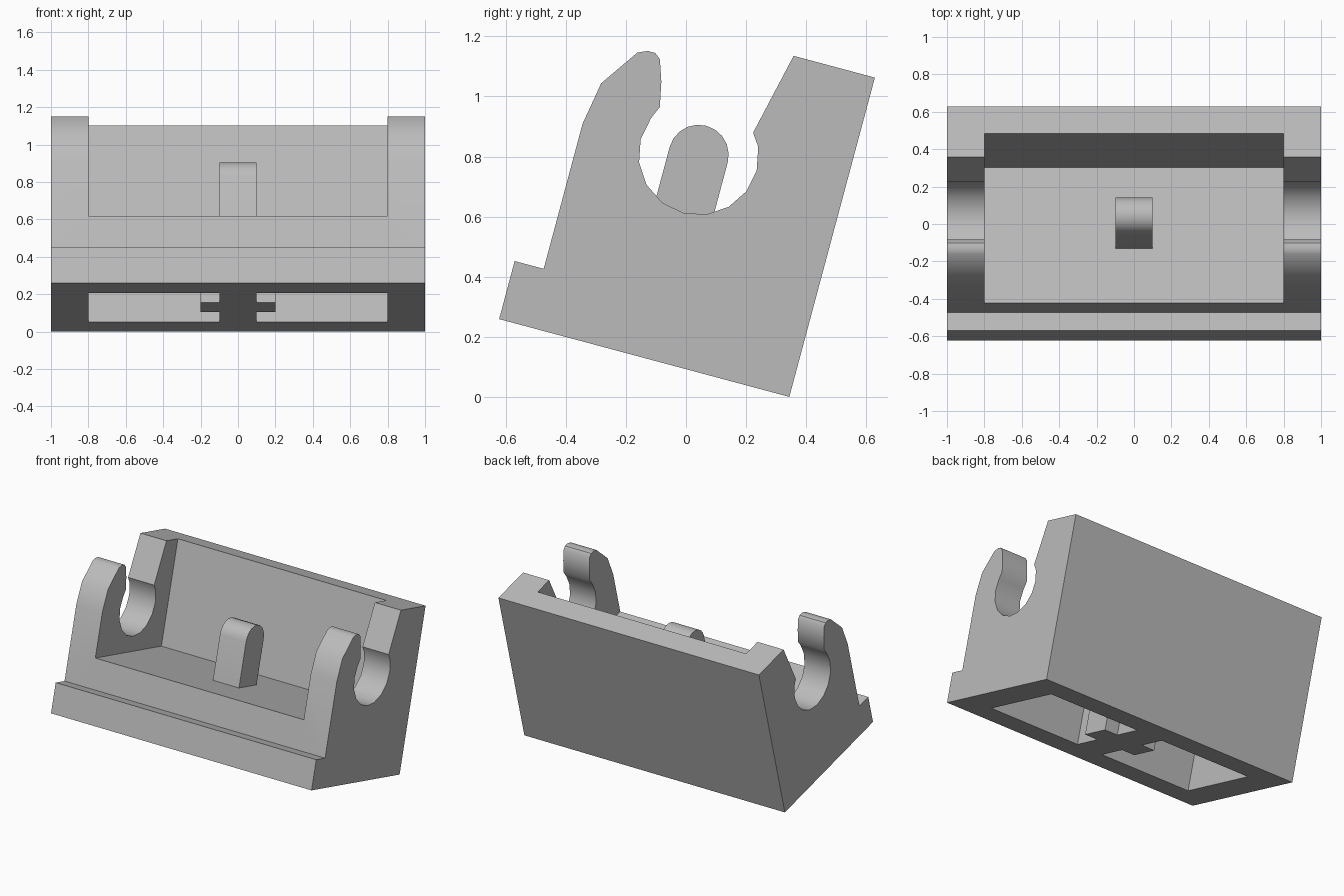
import bpy, bmesh
from math import radians, sin, cos
from mathutils import Matrix

cube = bpy.data.objects.get("Cube")
if cube:
    bpy.data.objects.remove(cube, do_unlink=True)

TILT = Matrix.Translation((0, -0.622, 0.259)) @ Matrix.Rotation(radians(-15), 4, 'X')

grey = bpy.data.materials.new("plain grey")
grey.use_nodes = True
COLOUR = (0.5, 0.5, 0.5, 1)
grey.diffuse_color = COLOUR
grey.node_tree.nodes["Principled BSDF"].inputs["Base Color"].default_value = COLOUR


def prism(name, points, axis, start, end):
    """Extrude a flat outline: (y, z) along x, or (x, y) along z."""
    place = (lambda p: (start, *p)) if axis == 'X' else (lambda p: (*p, start))
    move = (end - start, 0, 0) if axis == 'X' else (0, 0, end - start)
    bm = bmesh.new()
    face = bm.faces.new([bm.verts.new(place(p)) for p in points])
    new = bmesh.ops.extrude_face_region(bm, geom=[face])["geom"]
    bmesh.ops.translate(bm, vec=move, verts=[g for g in new if isinstance(g, bmesh.types.BMVert)])
    bmesh.ops.recalc_face_normals(bm, faces=bm.faces)
    mesh = bpy.data.meshes.new(name)
    bm.to_mesh(mesh)
    bm.free()
    mesh.materials.append(grey)
    obj = bpy.data.objects.new(name, mesh)
    bpy.context.collection.objects.link(obj)
    return obj


def arc(cy, cz, r, first, last, steps):
    angles = [radians(first + (last - first) * i / steps) for i in range(steps + 1)]
    return [(cy + r * cos(a), cz + r * sin(a)) for a in angles]


def activate(obj):
    bpy.ops.object.select_all(action='DESELECT')
    obj.select_set(True)
    bpy.context.view_layer.objects.active = obj


def cut(obj, cutter):
    cutter.hide_render = True
    mod = obj.modifiers.new("cut", 'BOOLEAN')
    mod.operation, mod.solver, mod.object = 'DIFFERENCE', 'EXACT', cutter
    activate(obj)
    bpy.ops.object.modifier_apply(modifier=mod.name)
    bpy.data.objects.remove(cutter, do_unlink=True)


# Holder body: side outline with front ledge, hook and round open notch
outline = [(0, 0), (1, 0), (1, 1.1), (0.72, 1.1), (0.656, 0.818)]
outline += arc(0.5, 0.7, 0.2, 22.5, -202.5, 10)
outline += [(0.334, 0.82), (0.317, 0.903), (0.293, 0.974), (0.273, 0.99), (0.247, 0.99),
            (0.215, 0.976), (0.125, 0.846), (0.1, 0.7), (0.1, 0.2), (0, 0.2)]
body = prism("holder_body", outline, 'X', -1, 1)

# Open space between the side walls
cut(body, prism("bay_cutter", [(-0.5, 0.4), (0.85, 0.4), (0.85, 1.5), (-0.5, 1.5)], 'X', -0.8, 0.8))

# Underside pockets, leaving a cross-shaped core
for s in (-1, 1):
    pocket = [(0.1, 0.2), (0.8, 0.2), (0.8, 0.8), (0.1, 0.8),
              (0.1, 0.6), (0.2, 0.6), (0.2, 0.4), (0.1, 0.4)]
    cut(body, prism("pocket_cutter", [(s * x, y) for x, y in pocket], 'Z', -0.2, 0.3))

# Round-topped tab in the middle of the bay
tab = prism("centre_tab", [(0.4, 0.4), (0.6, 0.4)] + arc(0.5, 0.7, 0.1, 0, 180, 10), 'X', -0.1, 0.1)

for obj in (body, tab):
    obj.matrix_world = TILT
    activate(obj)
    bpy.ops.object.shade_smooth_by_angle(angle=radians(35))
